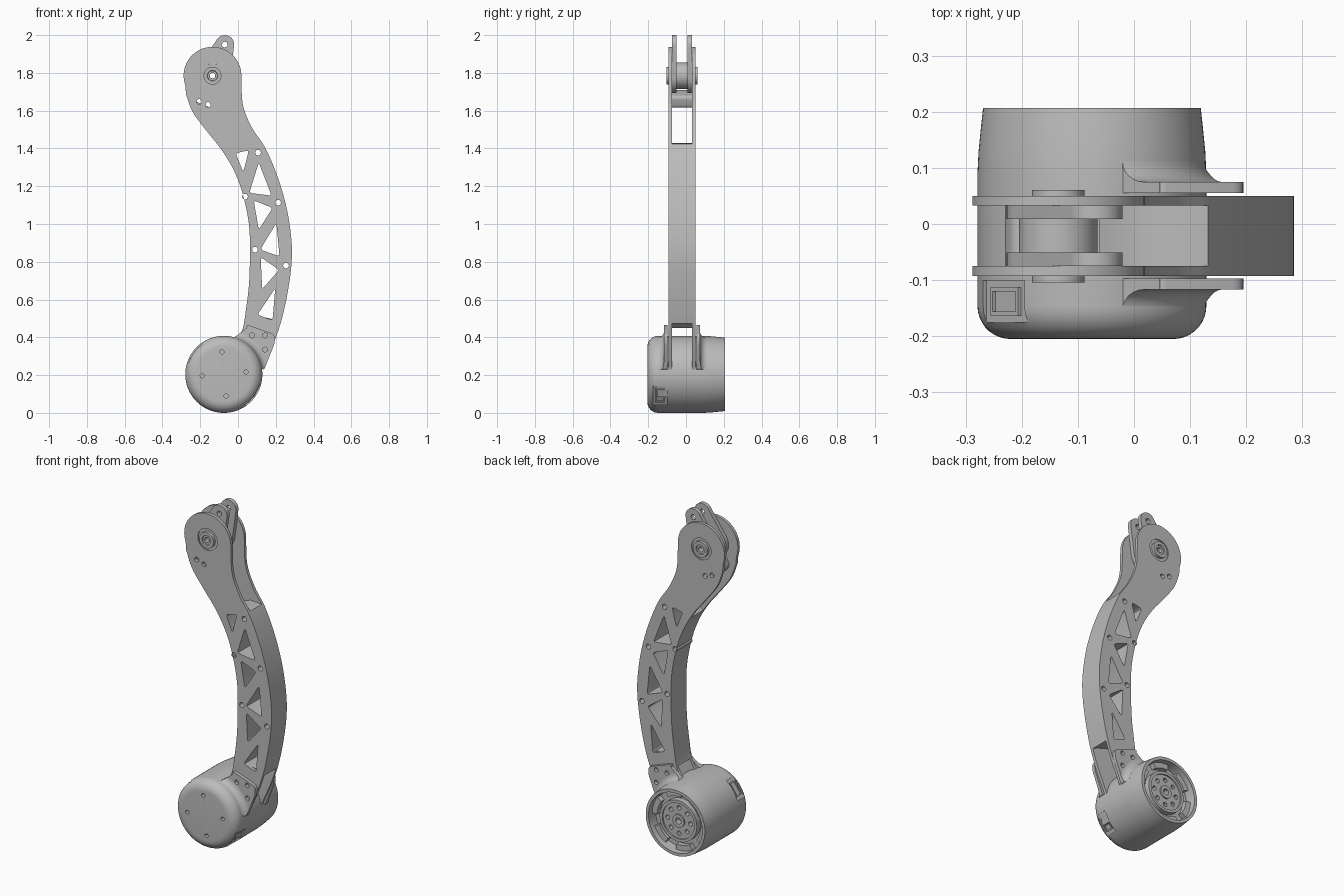
import bpy, bmesh, math
from mathutils import Vector, Matrix

cube = bpy.data.objects.get("Cube")
if cube:
    bpy.data.objects.remove(cube, do_unlink=True)

grey = bpy.data.materials.new("satin_grey")
grey.use_nodes = True
grey.diffuse_color = (0.5, 0.5, 0.5, 1)
grey.node_tree.nodes["Principled BSDF"].inputs["Base Color"].default_value = (0.5, 0.5, 0.5, 1)

HUB = (-0.075, 0.204)      # drum axis (x, z)
PIVOT = (-0.135, 1.785)    # upper joint axis (x, z)


def link(name, mesh):
    obj = bpy.data.objects.new(name, mesh)
    bpy.context.collection.objects.link(obj)
    mesh.materials.clear()
    mesh.materials.append(grey)
    return obj


def circle(c, r, n=24, start=0, sweep=360):
    count = n if sweep == 360 else n + 1
    return [(c[0] + r * math.cos(math.radians(start + sweep * i / n)),
             c[1] + r * math.sin(math.radians(start + sweep * i / n))) for i in range(count)]


def smooth_path(pts, steps=6):
    """Catmull-Rom curve through the points."""
    p = [Vector(q) for q in pts]
    p = [2 * p[0] - p[1]] + p + [2 * p[-1] - p[-2]]
    out = []
    for a, b, c, d in zip(p, p[1:], p[2:], p[3:]):
        for i in range(steps):
            t = i / steps
            out.append(tuple(0.5 * (2 * b + (c - a) * t + (2 * a - 5 * b + 4 * c - d) * t * t
                                    + (3 * b - a - 3 * c + d) * t ** 3)))
    return out + [tuple(pts[-1])]


def rounded(pts, r, steps=4):
    """Polygon with softened corners."""
    out = []
    for i, q in enumerate(pts):
        q = Vector(q)
        a = q + (Vector(pts[i - 1]) - q).normalized() * r
        b = q + (Vector(pts[(i + 1) % len(pts)]) - q).normalized() * r
        for k in range(steps + 1):
            t = k / steps
            out.append(tuple(a * (1 - t) ** 2 + q * 2 * t * (1 - t) + b * t * t))
    return out


def plate(name, outlines, y0, y1):
    """Flat part in the x-z plane; outlines after the first are holes."""
    cu = bpy.data.curves.new(name, 'CURVE')
    cu.dimensions, cu.fill_mode, cu.extrude = '2D', 'BOTH', abs(y1 - y0) / 2
    for pts in outlines:
        s = cu.splines.new('POLY')
        s.points.add(len(pts) - 1)
        for sp, q in zip(s.points, pts):
            sp.co = (q[0], q[1], 0, 1)
        s.use_cyclic_u = True
    tmp = bpy.data.objects.new(name + "_curve", cu)
    bpy.context.collection.objects.link(tmp)
    dg = bpy.context.evaluated_depsgraph_get()
    mesh = bpy.data.meshes.new_from_object(tmp.evaluated_get(dg))
    bpy.data.objects.remove(tmp)
    mesh.transform(Matrix.Translation((0, (y0 + y1) / 2, 0)) @ Matrix.Rotation(math.pi / 2, 4, 'X'))
    bm = bmesh.new()
    bm.from_mesh(mesh)
    bmesh.ops.remove_doubles(bm, verts=bm.verts, dist=1e-5)
    bmesh.ops.recalc_face_normals(bm, faces=bm.faces)
    bm.to_mesh(mesh)
    bm.free()
    return link(name, mesh)


def lathe(name, centre, profile, n=64, closed=False):
    """Revolve (radius, y) points about a y axis."""
    bm = bmesh.new()
    vs = [bm.verts.new((r, y, 0)) for r, y in profile]
    edges = [bm.edges.new(e) for e in zip(vs, vs[1:] + (vs[:1] if closed else []))]
    bmesh.ops.spin(bm, geom=vs + edges, axis=(0, 1, 0), cent=(0, 0, 0), angle=math.tau, steps=n)
    bmesh.ops.remove_doubles(bm, verts=bm.verts, dist=1e-5)
    bmesh.ops.recalc_face_normals(bm, faces=bm.faces)
    bmesh.ops.translate(bm, verts=bm.verts, vec=(centre[0], 0, centre[1]))
    mesh = bpy.data.meshes.new(name)
    bm.to_mesh(mesh)
    bm.free()
    return link(name, mesh)


def box(name, loc, size, turn=0):
    bm = bmesh.new()
    bmesh.ops.create_cube(bm, size=1)
    bmesh.ops.scale(bm, vec=size, verts=bm.verts)
    bm.transform(Matrix.Translation(loc) @ Matrix.Rotation(-turn, 4, 'Y'))
    mesh = bpy.data.meshes.new(name)
    bm.to_mesh(mesh)
    bm.free()
    return link(name, mesh)


def boolean(obj, cutter, op):
    mod = obj.modifiers.new("cut", 'BOOLEAN')
    mod.operation, mod.object, mod.solver = op, cutter, 'EXACT'
    dg = bpy.context.evaluated_depsgraph_get()
    obj.data = bpy.data.meshes.new_from_object(obj.evaluated_get(dg))
    obj.modifiers.clear()
    bpy.data.objects.remove(cutter)


# Arm outline
outer = smooth_path([(.018, 1.785), (.026, 1.63), (.074, 1.51), (.143, 1.405), (.206, 1.26), (.254, 1.1),
                     (.28, .945), (.285, .82), (.27, .68), (.238, .52), (.196, .387), (.132, .24)])
inner = smooth_path([(0, .4), (.026, .45), (.042, .546), (.058, .68), (.063, .84), (.058, .996), (.026, 1.155),
                     (-.02, 1.28), (-.085, 1.39), (-.164, 1.49), (-.238, 1.59), (-.275, 1.685)])
head = circle(PIVOT, .153, 32, 200, -195)
arm = outer + [(.09, .15), (-.03, .15), (-.04, .36)] + inner + head

triangles = [[(-.013, 1.375), (.057, 1.39), (.028, 1.275)], [(.11, 1.325), (.06, 1.165), (.178, 1.15)],
             [(.083, 1.125), (.183, 1.085), (.11, .97)], [(.203, 1.005), (.118, .865), (.22, .828)],
             [(.12, .825), (.217, .757), (.128, .655)], [(.197, .66), (.103, .52), (.183, .49)]]
windows = [rounded(t, .016) for t in triangles]
screws = [circle(c, .015, 16) for c in
          [(.106, 1.378), (.037, 1.145), (.212, 1.113), (.09, .864), (.254, .78)]]
stop_screws = [circle(c, .014, 16) for c in [(-.206, 1.648), (-.159, 1.632)]]

for side, y0, y1 in (("front", -.093, -.075), ("back", .033, .05)):
    plate(side + "_arm_plate", [arm] + windows + screws + stop_screws + [circle(PIVOT, .064, 40)], y0, y1)

# Core between the arm plates
core_edge = [p for p in outer if .47 < p[1] < 1.43]
core_back = [p for p in inner if .44 < p[1] < 1.37]
core = core_edge + [(.17, .50), (.12, .51), (.07, .49)] + core_back + [(.0, 1.41), (.06, 1.43)]
plate("arm_core", [core] + windows + screws, -.075, .033)

# Upper joint: lugs, spacer, bearing caps and stop block
tip = (-.07, 1.95)
lug = circle(PIVOT, .092, 24, 150, 200) + circle(tip, .05, 16, -7, 165)
for side, y0, y1 in (("front", -.075, -.051), ("back", .009, .033)):
    plate(side + "_lug", [lug, circle(PIVOT, .015, 16), circle(tip, .015, 16)], y0, y1)
lathe("joint_spacer", PIVOT, [(.015, -.051), (.07, -.051), (.07, .009), (.015, .009)], 48, True)
for side, y, s in (("front", -.093, -1), ("back", .05, 1)):
    lathe(side + "_bearing_cap", PIVOT, [(.015, y - s * .018), (.064, y - s * .018), (.064, y - s * .006),
                                         (.047, y - s * .006), (.047, y + s * .011), (.028, y + s * .011),
                                         (.026, y + s * .005), (.015, y + s * .005)], 48, True)
plate("stop_block", [rounded([(-.235, 1.655), (-.135, 1.61), (-.11, 1.675), (-.215, 1.715)], .02)]
      + stop_screws, -.075, .033)

# Drum housing with a rounded front and an open back
fillet = [(.145 + .059 * math.sin(a), -.146 - .059 * math.cos(a)) for a in
          [math.radians(10 * i) for i in range(10)]]
drum = lathe("drum_housing", HUB, [(0, -.205)] + fillet + [(.204, .09), (.202, .13), (.198, .17), (.194, .207),
                                                           (.176, .207), (.172, .145), (0, .145)], 96)
for c in [(-.085, .323), (-.19, .196), (.042, .217), (-.063, .09)]:
    boolean(drum, lathe("hole_cutter", c, [(0, -.23), (.011, -.23), (.011, -.18), (0, -.18)], 16), 'DIFFERENCE')

# Connector recesses on opposite sides of the drum
for name, deg in (("upper", 144), ("lower", -36)):
    a = math.radians(deg)
    def at(r):
        return (HUB[0] + r * math.cos(a), -.138, HUB[1] + r * math.sin(a))
    boolean(drum, box("recess_cutter", at(.212), (.05, .075, .125), a), 'DIFFERENCE')
    socket = box(name + "_connector", at(.186), (.016, .05, .085), a)
    boolean(socket, box("socket_cutter", at(.196), (.02, .036, .07), a), 'DIFFERENCE')

# Brackets clamping the arm, flared into the drum
bracket = rounded([(.04, .47), (.195, .415), (.195, .37), (.135, .22)], .02) + \
    [(.118, .15), (.085, .085), (-.03, .1), (-.1, .34), (-.02, .4), (.015, .425)]
bolts = [circle(c, .013, 16) for c in [(.073, .41), (.143, .41), (.143, .335)]]
for side, y, s in (("front", -.097, -1), ("back", .055, 1)):
    plate(side + "_bracket", [bracket] + bolts, y, y + s * .02)
    flare = [(.24 - .037 * math.sin(t), y + s * (.057 - .037 * math.cos(t)))
             for t in [math.radians(15 * i) for i in range(7)]]
    collar = lathe(side + "_bracket_flare", HUB, [(.18, y + s * .01), (.24, y + s * .01)] + flare
                   + [(.18, y + s * .057)], 96, True)
    boolean(collar, plate("flare_cutter", [bracket], y - .1, y + .1), 'INTERSECT')

# Output flange inside the open back
bolt_ring = [circle(c, .013, 12) for c in circle(HUB, .075, 8)]
plate("output_flange", [circle(HUB, .115, 48), circle(HUB, .018, 16)] + bolt_ring, .14, .172)
lathe("flange_rim", HUB, [(.105, .145), (.122, .145), (.122, .18), (.105, .18)], 64, True)
lathe("flange_hub", HUB, [(.018, .15), (.038, .15), (.038, .18), (.018, .18)], 32, True)
for i in range(6):
    plate("retaining_tab", [circle(HUB, .174, 8, 60 * i, 36) + circle(HUB, .142, 8, 60 * i + 36, -36)], .14, .175)

# Smooth round surfaces, keep edges crisp
bpy.ops.object.select_all(action='DESELECT')
for obj in bpy.context.scene.objects:
    if obj.type == 'MESH' and grey.name in obj.data.materials:
        obj.select_set(True)
        bpy.context.view_layer.objects.active = obj
bpy.ops.object.shade_smooth_by_angle(angle=math.radians(30))
